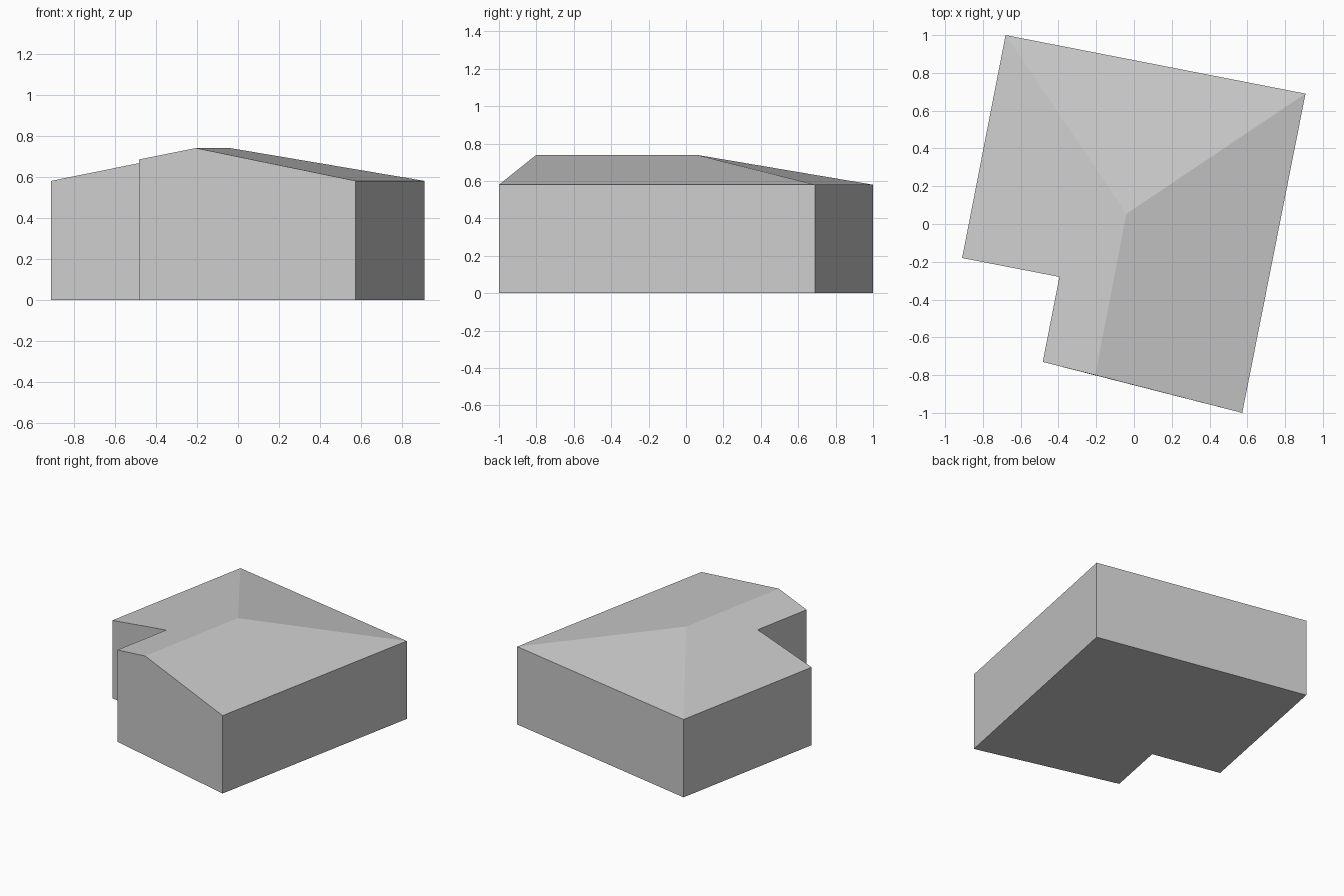
import bpy
import bmesh

cube = bpy.data.objects.get("Cube")
if cube:
    bpy.data.objects.remove(cube, do_unlink=True)

EAVES, RIDGE = 0.58, 0.74
CUT = 0.684  # eaves height along the notch, partway up the left slope

# Footprint corners, counter-clockwise from above, with wall heights
corners = {
    "back_right": (-0.68, 1.0, EAVES),
    "side_right": (-0.91, -0.18, EAVES),
    "notch": (-0.395, -0.28, CUT),
    "front_right": (-0.483, -0.73, CUT),
    "ridge_front": (-0.205, -0.80, RIDGE),
    "front_left": (0.573, -1.0, EAVES),
    "back_left": (0.908, 0.69, EAVES),
}
points = dict(corners, ridge_back=(-0.04, 0.055, RIDGE))

grey = bpy.data.materials.new("light grey")
grey.use_nodes = True
colour = (0.6, 0.6, 0.6, 1)
grey.diffuse_color = colour
grey.node_tree.nodes["Principled BSDF"].inputs["Base Color"].default_value = colour


def build(name, faces):
    """Make a flat-shaded object from lists of corner positions."""
    bm = bmesh.new()
    for face in faces:
        bm.faces.new([bm.verts.new(p) for p in face])
    bmesh.ops.remove_doubles(bm, verts=bm.verts, dist=0.0001)
    mesh = bpy.data.meshes.new(name)
    bm.to_mesh(mesh)
    bm.free()
    mesh.materials.append(grey)
    obj = bpy.data.objects.new(name, mesh)
    bpy.context.collection.objects.link(obj)
    return obj


# Walls, with the front gable wall as one face, and the floor
def ground(p):
    return (p[0], p[1], 0)


ring = [p for key, p in corners.items() if key != "ridge_front"]
walls = []
for a, b in zip(ring, ring[1:] + ring[:1]):
    top = [b, a]
    if a == corners["front_right"]:
        top.insert(1, corners["ridge_front"])
    walls.append([ground(a), ground(b)] + top)
walls.append([ground(p) for p in reversed(ring)])
build("walls_and_floor", walls)

# Roof: two long slopes meeting at the ridge and a hip at the back
slopes = [
    ["back_right", "side_right", "notch", "front_right", "ridge_front", "ridge_back"],
    ["ridge_front", "front_left", "back_left", "ridge_back"],
    ["back_left", "back_right", "ridge_back"],
]
build("roof", [[points[key] for key in slope] for slope in slopes])
